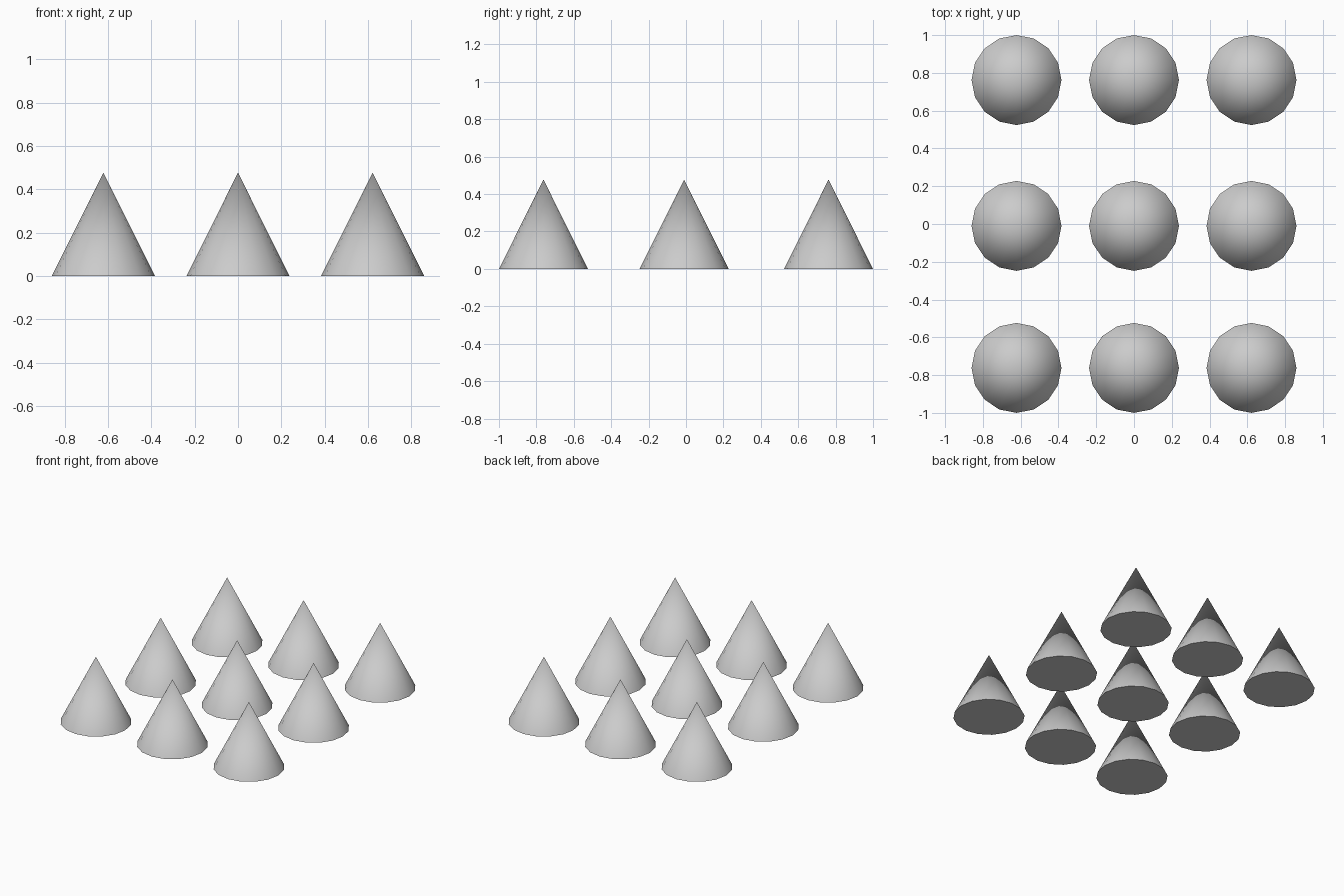
import bpy
import math

if "Cube" in bpy.data.objects:
    bpy.data.objects.remove(bpy.data.objects["Cube"])

RADIUS, HEIGHT = 0.238, 0.477
COLUMNS = (-0.622, 0.0, 0.622)
ROWS = (-0.762, -0.01, 0.762)


def add_cone(name, x, y):
    bpy.ops.mesh.primitive_cone_add(vertices=16, radius1=RADIUS, radius2=0,
                                    depth=HEIGHT, location=(x, y, HEIGHT / 2))
    bpy.context.object.name = name
    # Smooth slope, crisp base rim
    bpy.ops.object.shade_smooth_by_angle(angle=math.radians(40))


# Three by three grid of cones
for r, y in enumerate(ROWS, 1):
    for c, x in enumerate(COLUMNS, 1):
        add_cone(f"cone_row{r}_column{c}", x, y)
